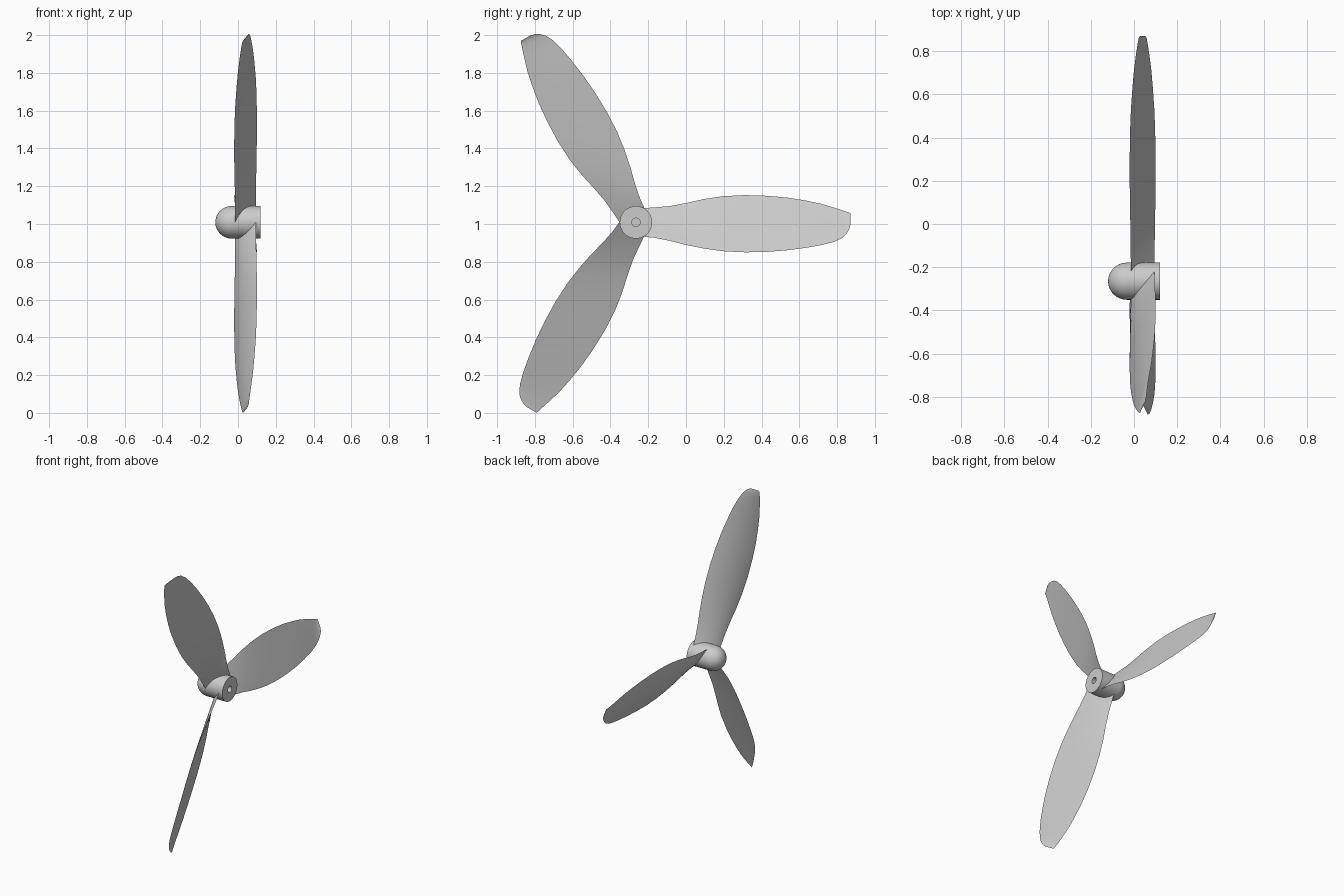
import bpy, bmesh, math
from mathutils import Matrix, Vector

if "Cube" in bpy.data.objects:
    bpy.data.objects.remove(bpy.data.objects["Cube"])

HUB = Vector((0.0, -0.265, 1.009))
HUB_R = 0.086


def finish(bm, name, angle):
    bmesh.ops.remove_doubles(bm, verts=bm.verts, dist=1e-5)
    bmesh.ops.recalc_face_normals(bm, faces=bm.faces)
    mesh = bpy.data.meshes.new(name)
    bm.to_mesh(mesh)
    bm.free()
    ob = bpy.data.objects.new(name, mesh)
    bpy.context.collection.objects.link(ob)
    bpy.ops.object.select_all(action='DESELECT')
    ob.select_set(True)
    bpy.context.view_layer.objects.active = ob
    bpy.ops.object.shade_smooth_by_angle(angle=math.radians(angle))
    return ob


# Hub: rounded nose, straight barrel, flat back with a shaft hole, spun about x
nose_x = -0.034
profile = [(nose_x - HUB_R * math.cos(a), HUB_R * math.sin(a))
           for a in [math.pi / 2 * i / 8 for i in range(9)]]
profile += [(0.12, HUB_R), (0.12, 0.022), (0.0, 0.022), (0.0, 0.0)]
bm = bmesh.new()
verts = [bm.verts.new((x, r, 0)) for x, r in profile]
edges = [bm.edges.new(pair) for pair in zip(verts, verts[1:])]
bmesh.ops.spin(bm, geom=verts + edges, cent=(0, 0, 0), axis=(1, 0, 0),
               angle=math.tau, steps=40, use_merge=True)
hub = finish(bm, "hub", 40)
hub.location = HUB

# Blade stations: radius, low edge, high edge, half depth along x, thickness
stations = [
    (0.045, -0.077, 0.075, 0.055, 0.016),
    (0.10, -0.082, 0.079, 0.055, 0.018),
    (0.18, -0.098, 0.086, 0.056, 0.020),
    (0.265, -0.120, 0.102, 0.057, 0.021),
    (0.36, -0.139, 0.123, 0.059, 0.022),
    (0.46, -0.153, 0.138, 0.060, 0.022),
    (0.58, -0.159, 0.144, 0.060, 0.021),
    (0.70, -0.156, 0.140, 0.058, 0.019),
    (0.80, -0.148, 0.131, 0.054, 0.016),
    (0.90, -0.135, 0.115, 0.047, 0.013),
    (0.98, -0.121, 0.098, 0.040, 0.010),
    (1.05, -0.103, 0.077, 0.031, 0.007),
    (1.095, -0.081, 0.062, 0.024, 0.005),
    (1.117, -0.058, 0.055, 0.020, 0.004),
    (1.130, -0.035, 0.051, 0.017, 0.003),
    (1.136, -0.012, 0.048, 0.012, 0.002),
]
N = 12


def section(r, lo, hi, depth, thick):
    """Flat on the back side, arched towards the nose."""
    def point(f, bulge):
        return Vector((0.04 + depth * (1 - 2 * f) - bulge, r, lo + (hi - lo) * f))
    fs = [(1 - math.cos(math.pi * i / N)) / 2 for i in range(N + 1)]
    arched = [point(f, thick * 4 * f * (1 - f)) for f in fs]
    flat = [point(f, 0) for f in reversed(fs[1:-1])]
    return arched + flat


# Three identical blades around the hub
for k in range(3):
    bm = bmesh.new()
    rings = [[bm.verts.new(p) for p in section(*s)] for s in stations]
    for a, b in zip(rings, rings[1:]):
        for i in range(len(a)):
            j = (i + 1) % len(a)
            bm.faces.new((a[i], a[j], b[j], b[i]))
    bm.faces.new(rings[0])
    bm.faces.new(rings[-1])
    bm.transform(Matrix.Rotation(math.tau * k / 3, 4, 'X'))
    blade = finish(bm, f"blade_{k + 1}", 30)
    blade.location = HUB
